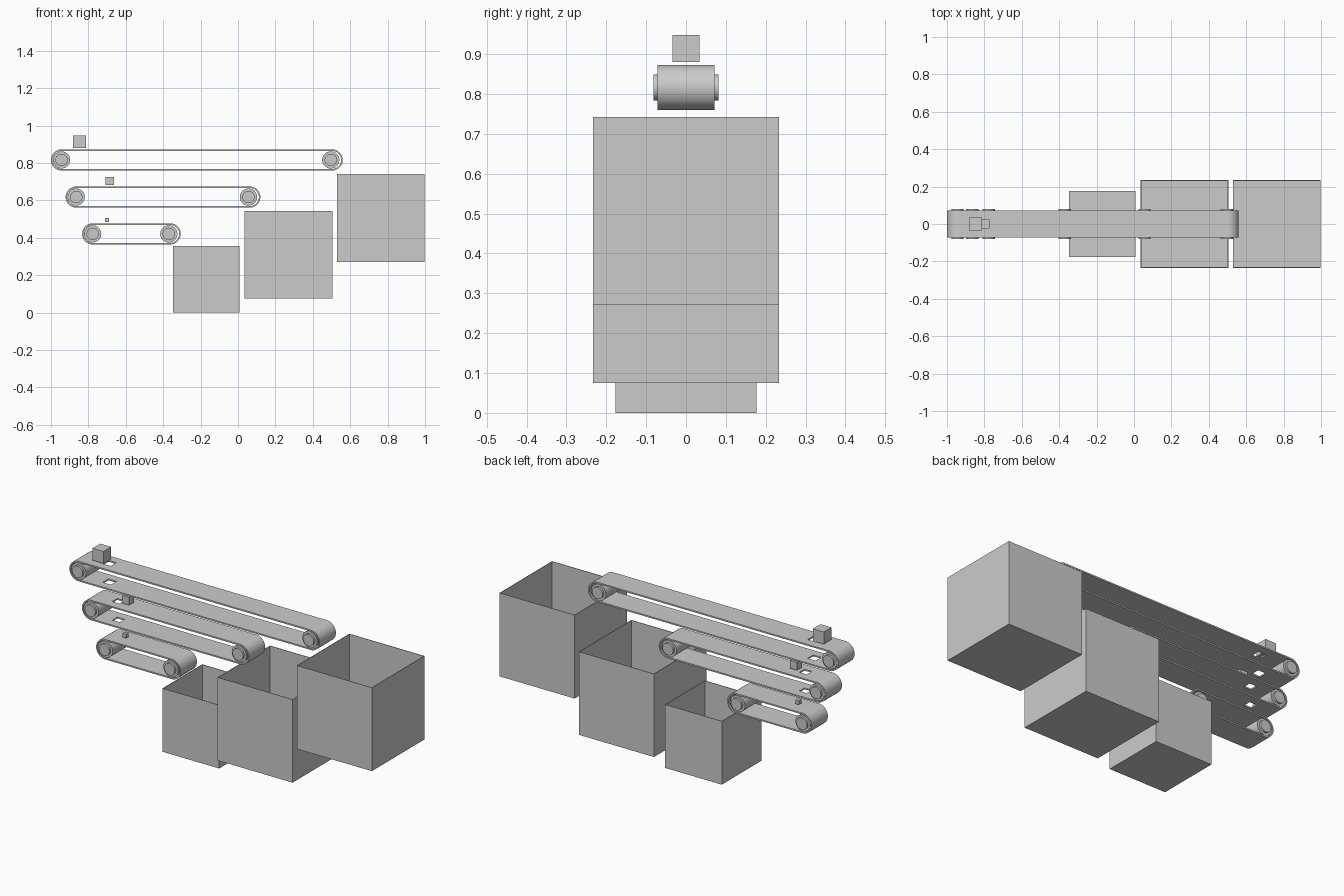
import bpy, bmesh, math
from mathutils import Matrix, Vector

cube = bpy.data.objects.get("Cube")
if cube:
    bpy.data.objects.remove(cube, do_unlink=True)

grey = bpy.data.materials.new("plain grey")
grey.use_nodes = True
grey.diffuse_color = (0.6, 0.6, 0.6, 1)
grey.node_tree.nodes["Principled BSDF"].inputs["Base Color"].default_value = (0.6, 0.6, 0.6, 1)


def finish(name, bm, smooth=False):
    bmesh.ops.recalc_face_normals(bm, faces=bm.faces)
    mesh = bpy.data.meshes.new(name)
    bm.to_mesh(mesh)
    bm.free()
    mesh.materials.append(grey)
    obj = bpy.data.objects.new(name, mesh)
    bpy.context.collection.objects.link(obj)
    if smooth:
        bpy.ops.object.select_all(action="DESELECT")
        obj.select_set(True)
        bpy.context.view_layer.objects.active = obj
        bpy.ops.object.shade_smooth_by_angle(angle=math.radians(30))
    return obj


def box(name, centre, size):
    bm = bmesh.new()
    bmesh.ops.create_cube(bm, size=1, matrix=Matrix.Translation(centre) @ Matrix.Diagonal((*size, 1)))
    return finish(name, bm)


# Open-topped bin with thin walls
def open_bin(name, x, z, width, height):
    bm = bmesh.new()
    bmesh.ops.create_cube(bm, size=1, matrix=Matrix.Translation((x, 0, z + height / 2))
                          @ Matrix.Diagonal((width, width, height, 1)))
    lid = max(bm.faces, key=lambda f: f.calc_center_median().z)
    bmesh.ops.delete(bm, geom=[lid], context="FACES_ONLY")
    obj = finish(name, bm)
    wall = obj.modifiers.new("wall", "SOLIDIFY")
    wall.thickness = 0.004
    wall.offset = -1


# Belt loop: two stadium outlines joined into a thin band
def belt(name, x0, x1, z, hole_x=None, hole=0.05):
    outer, band, half, n = 0.0565, 0.008, 0.072, 24

    def outline(r):
        right = [(x1 + r * math.cos(a), z + r * math.sin(a))
                 for a in (math.pi * (i / n - 0.5) for i in range(n + 1))]
        left = [(x0 - r * math.cos(a), z - r * math.sin(a))
                for a in (math.pi * (i / n - 0.5) for i in range(n + 1))]
        return right + left

    bm = bmesh.new()
    rings = [[bm.verts.new((x, y, h)) for x, h in outline(r)]
             for r, y in ((outer, -half), (outer, half), (outer - band, half), (outer - band, -half))]
    count = len(rings[0])
    for k in range(4):
        a, b = rings[k], rings[(k + 1) % 4]
        for i in range(count):
            j = (i + 1) % count
            bm.faces.new((a[i], a[j], b[j], b[i]))
    obj = finish(name, bm, True)
    # Square drop hole through both runs
    if hole_x is not None:
        cutter = box(name + "_hole_cutter", (hole_x, 0, z), (hole, hole, 0.15))
        cutter.hide_render = True
        cutter.hide_viewport = True
        cutter.display_type = "WIRE"
        cut = obj.modifiers.new("drop_hole", "BOOLEAN")
        cut.object = cutter
        cut.operation = "DIFFERENCE"
        cut.solver = "EXACT"


# Roller drum with a narrower axle showing at both sides
def roller(name, x, z):
    bm = bmesh.new()
    for radius, length in ((0.046, 0.14), (0.033, 0.163)):
        bmesh.ops.create_cone(bm, cap_ends=True, segments=32, radius1=radius, radius2=radius, depth=length,
                              matrix=Matrix.Translation((x, 0, z)) @ Matrix.Rotation(math.pi / 2, 4, "X"))
    finish(name, bm, True)


# Conveyors: level name, left and right axle, height, hole position and size
for level, x0, x1, z, hole_x, hole in (
        ("upper", -0.9435, 0.503, 0.8165, -0.80, 0.05),
        ("middle", -0.865, 0.063, 0.618, -0.745, 0.045),
        ("lower", -0.777, -0.363, 0.421, None, 0)):
    belt(level + "_belt", x0, x1, z, hole_x, hole)
    roller(level + "_left_end_roller", x0, z)
    roller(level + "_right_end_roller", x1 - 0.007, z)

# Parcels riding above the belts
for name, x, z, size in (("large_parcel", -0.848, 0.914, 0.068),
                         ("medium_parcel", -0.685, 0.704, 0.045),
                         ("small_parcel", -0.70, 0.495, 0.022)):
    box(name, (x, 0, z), (size, size, size))

# Collection bins
open_bin("small_bin", -0.17, 0, 0.354, 0.357)
open_bin("medium_bin", 0.27, 0.075, 0.468, 0.468)
open_bin("large_bin", 0.764, 0.272, 0.468, 0.47)
